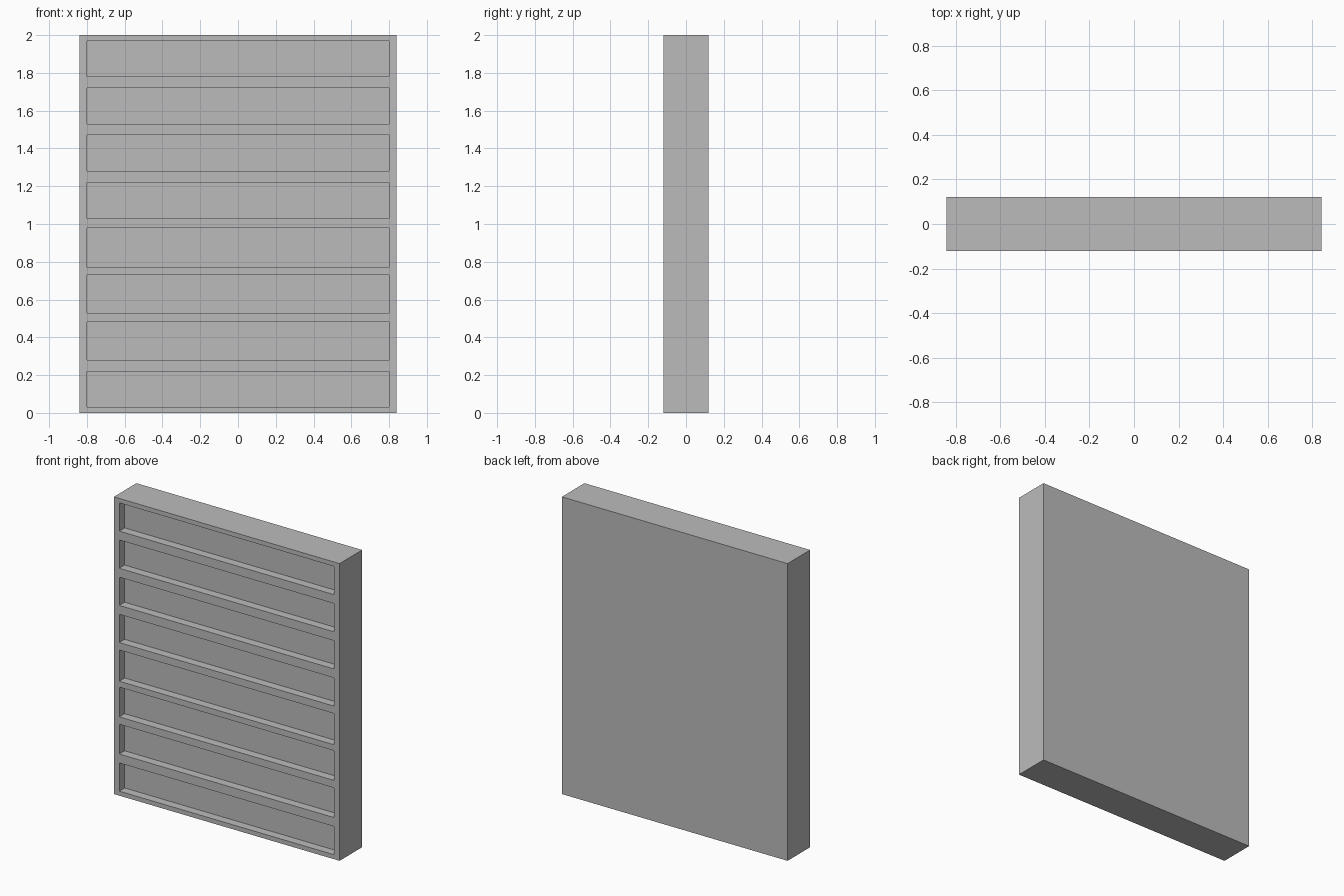
import bpy
import bmesh

default = bpy.data.objects.get("Cube")
if default:
    bpy.data.objects.remove(default, do_unlink=True)

# Outer size and the tray recesses (bottom, top of each)
HALF_W, HALF_D, HEIGHT = 0.84, 0.12, 2.0
INNER_W, RECESS = 0.80, 0.057
ROWS = [(0.03, 0.22), (0.28, 0.48), (0.53, 0.73), (0.77, 0.98),
        (1.03, 1.22), (1.28, 1.47), (1.53, 1.72), (1.78, 1.97)]

grey = bpy.data.materials.new("plain_grey")
grey.use_nodes = True
colour = (0.5, 0.5, 0.5, 1.0)
grey.diffuse_color = colour
grey.node_tree.nodes["Principled BSDF"].inputs["Base Color"].default_value = colour

# Front sheet: a grid split at every recess edge
bm = bmesh.new()
xs = [-HALF_W, -INNER_W, INNER_W, HALF_W]
zs = [0.0] + [z for row in ROWS for z in row] + [HEIGHT]
grid = [[bm.verts.new((x, -HALF_D, z)) for x in xs] for z in zs]
panels = []
for j in range(len(zs) - 1):
    for i in range(len(xs) - 1):
        face = bm.faces.new((grid[j][i], grid[j][i + 1],
                             grid[j + 1][i + 1], grid[j + 1][i]))
        if i == 1 and j % 2 == 1:
            panels.append(face)

# Solid body: sides extruded from the sheet outline, closed by a back panel
outline = [e for e in bm.edges if e.is_boundary]
sides = bmesh.ops.extrude_edge_only(bm, edges=outline)["geom"]
rim = [v for v in sides if isinstance(v, bmesh.types.BMVert)]
bmesh.ops.translate(bm, verts=rim, vec=(0, 2 * HALF_D, 0))
bmesh.ops.contextual_create(bm, geom=[e for e in bm.edges if e.is_boundary])

# Recesses pushed in from the front
for panel in panels:
    pushed = bmesh.ops.extrude_discrete_faces(bm, faces=[panel])["faces"][0]
    bmesh.ops.translate(bm, verts=pushed.verts, vec=(0, RECESS, 0))

# Merge flat leftovers so only real edges remain
bmesh.ops.recalc_face_normals(bm, faces=bm.faces)
bmesh.ops.dissolve_limit(bm, angle_limit=0.01, verts=bm.verts, edges=bm.edges)

mesh = bpy.data.meshes.new("slotted_panel")
bm.to_mesh(mesh)
bm.free()
mesh.materials.append(grey)
body = bpy.data.objects.new("slotted_panel", mesh)
bpy.context.collection.objects.link(body)
